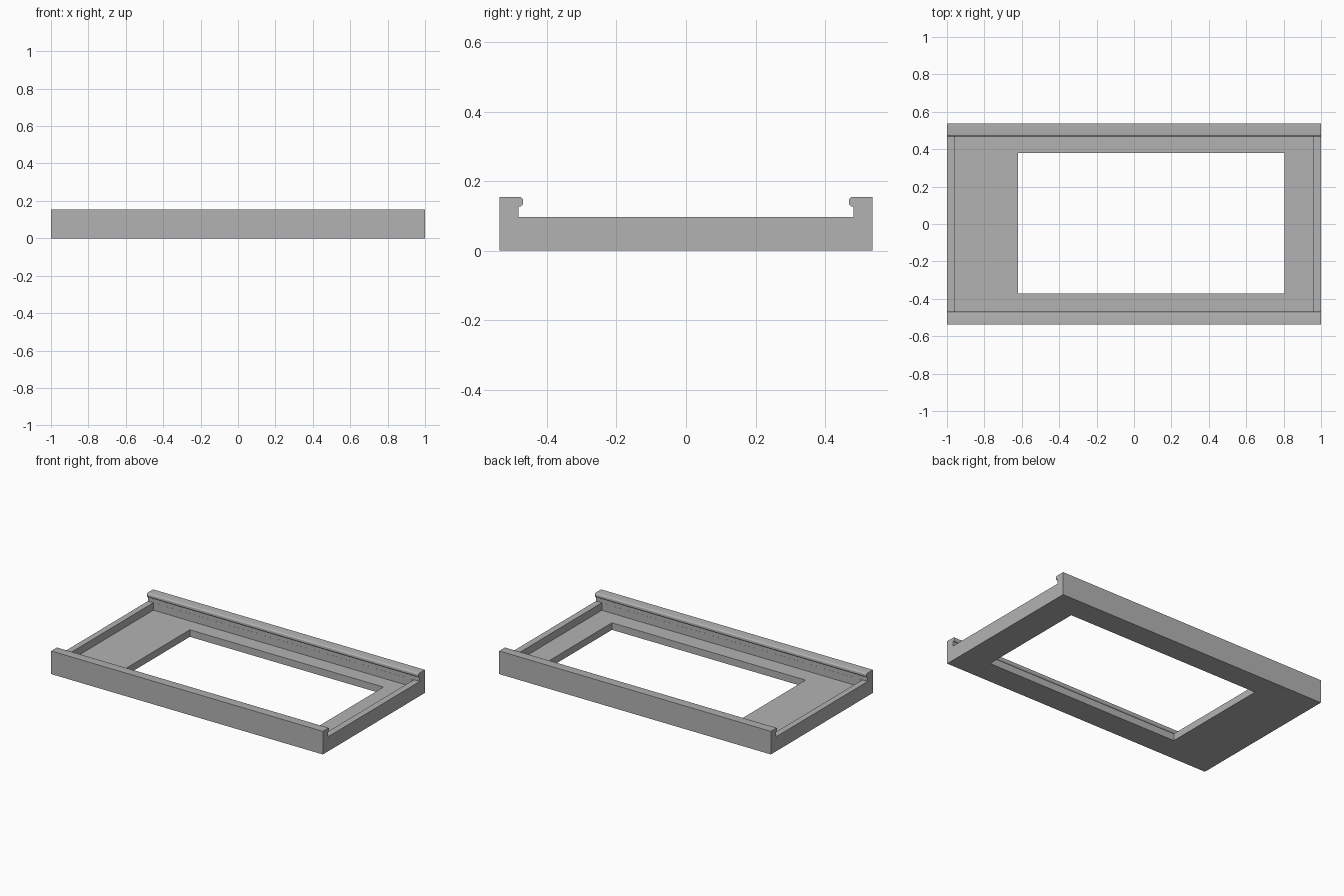
import bpy, bmesh, math

if "Cube" in bpy.data.objects:
    bpy.data.objects.remove(bpy.data.objects["Cube"])

grey = bpy.data.materials.new("plain grey")
grey.diffuse_color = (0.45, 0.45, 0.45, 1.0)
grey.use_nodes = True
grey.node_tree.nodes["Principled BSDF"].inputs["Base Color"].default_value = grey.diffuse_color


def mesh_object(name, bm):
    bmesh.ops.recalc_face_normals(bm, faces=bm.faces[:])
    mesh = bpy.data.meshes.new(name)
    bm.to_mesh(mesh)
    bm.free()
    ob = bpy.data.objects.new(name, mesh)
    mesh.materials.append(grey)
    bpy.context.collection.objects.link(ob)
    return ob


def box_cutter(name, x, y, z):
    bm = bmesh.new()
    bmesh.ops.create_cube(bm, size=1.0)
    for v in bm.verts:
        for i, (lo, hi) in enumerate((x, y, z)):
            v.co[i] = lo if v.co[i] < 0 else hi
    ob = mesh_object(name, bm)
    ob.hide_render = True
    return ob


def cut(target, cutter):
    mod = target.modifiers.new("cut", 'BOOLEAN')
    mod.operation = 'DIFFERENCE'
    mod.solver = 'EXACT'
    mod.object = cutter
    bpy.context.view_layer.objects.active = target
    bpy.ops.object.modifier_apply(modifier=mod.name)
    bpy.data.objects.remove(cutter)


# Heights and rail positions
TOP, END, FLOOR, LIP = 0.154, 0.097, 0.047, 0.127
OUTER, WALL, EDGE, R = 0.536, 0.482, 0.469, 0.009


def arc(cy, cz, a0, a1, n=4):
    return [(cy + R * math.cos(math.radians(a0 + (a1 - a0) * i / n)),
             cz + R * math.sin(math.radians(a0 + (a1 - a0) * i / n)))
            for i in range(n + 1)]


# Front half of the cross-section: outer face, rounded lip, rail wall
half = [(-OUTER, 0.0), (-OUTER, TOP)]
half += arc(-EDGE - R, TOP - R, 90, 0)
half += arc(-EDGE - R, LIP + R, 0, -90)
half += [(-WALL, LIP), (-WALL, END)]
profile = half + [(-y, z) for y, z in reversed(half)]

# Tray body: cross-section extruded along x
bm = bmesh.new()
face = bm.faces.new([bm.verts.new((-1.0, y, z)) for y, z in profile])
ext = bmesh.ops.extrude_face_region(bm, geom=[face])
bmesh.ops.translate(bm, vec=(2.0, 0, 0),
                    verts=[g for g in ext["geom"] if isinstance(g, bmesh.types.BMVert)])
tray = mesh_object("tray_frame", bm)

# Recess between the end walls, then the off-centre opening in the floor
w = WALL - 0.0005
cut(tray, box_cutter("recess_cutter", (-0.96, 0.957), (-w, w), (FLOOR, 0.12)))
cut(tray, box_cutter("opening_cutter", (-0.62, 0.805), (-0.371, 0.379), (-0.1, 0.08)))

# Smooth only the rounded lip edges
bpy.ops.object.select_all(action='DESELECT')
tray.select_set(True)
bpy.context.view_layer.objects.active = tray
bpy.ops.object.shade_smooth_by_angle(angle=math.radians(30))
